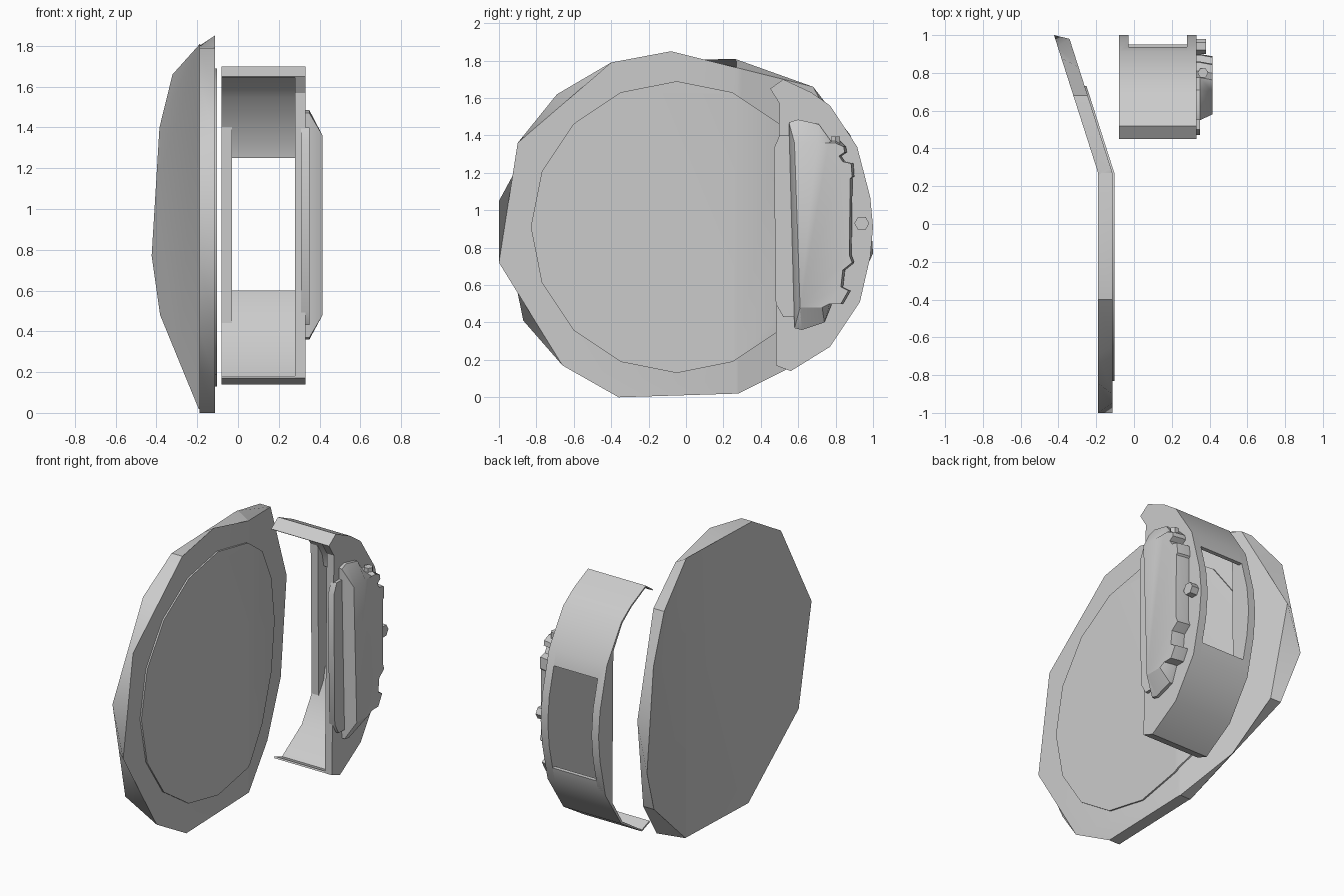
import bpy, bmesh, math

if "Cube" in bpy.data.objects:
    bpy.data.objects.remove(bpy.data.objects["Cube"])


def loft(name, loops, bend=False):
    """Solid through matching loops of (x, y, z), capped at both ends."""
    bm = bmesh.new()
    rings = [[bm.verts.new(p) for p in lp] for lp in loops]
    for a, b in zip(rings, rings[1:]):
        for i in range(len(a)):
            j = (i + 1) % len(a)
            bm.faces.new((a[i], a[j], b[j], b[i]))
    bm.faces.new(rings[0][::-1])
    bm.faces.new(rings[-1])
    if bend:  # crease the plate and lean one side back
        bmesh.ops.bisect_plane(bm, geom=bm.verts[:] + bm.edges[:] + bm.faces[:],
                               plane_co=(0, 0.27, 0), plane_no=(0, 1, 0))
        for v in bm.verts:
            v.co.x -= 0.32 * max(0, v.co.y - 0.27)
    bmesh.ops.recalc_face_normals(bm, faces=bm.faces[:])
    me = bpy.data.meshes.new(name)
    bm.to_mesh(me)
    bm.free()
    ob = bpy.data.objects.new(name, me)
    bpy.context.collection.objects.link(ob)
    return ob


def at(x, prof):
    return [(x, y, z) for y, z in prof]


def prism(name, prof, x0, x1, bend=False):
    return loft(name, [at(x0, prof), at(x1, prof)], bend)


def circle(y, z, r, n, start=0.0):
    return [(y + r * math.cos(start + 2 * math.pi * i / n),
             z + r * math.sin(start + 2 * math.pi * i / n)) for i in range(n)]


# Disc: corners belong to both faces (b), the front only (f) or the back only (k)
rim = [(-.36, 0, 'b'), (.28, .02, 'b'), (.62, .19, 'f'), (.87, .48, 'b'),
       (1, .77, 'k'), (.98, 1.08, 'f'), (.88, 1.4, 'k'), (.68, 1.66, 'b'),
       (.26, 1.81, 'k'), (-.08, 1.85, 'f'), (-.4, 1.79, 'b'), (-.69, 1.62, 'k'),
       (-.9, 1.36, 'f'), (-1, 1.05, 'k'), (-1, .72, 'f'), (-.87, .41, 'k'),
       (-.66, .17, 'f')]


def face_outline(skip):
    out = []
    for i, (y, z, kind) in enumerate(rim):
        if kind == skip:
            a, b = rim[i - 1], rim[(i + 1) % len(rim)]
            y, z = (a[0] + b[0]) / 2, (a[1] + b[1]) / 2
        out.append((y, z))
    return out


loft("brake_disc", [at(-.19, face_outline('f')), at(-.114, face_outline('k'))], True)
prism("disc_inner_face", circle(-.05, .91, .78, 16, math.pi / 2), -.13, -.104, True)

# Caliper bridge: thin curved band with a window
outer = [(.48, .17), (.56, .14), (.77, .27), (.93, .51), (.985, .75), (1, .91),
         (.985, 1.07), (.915, 1.34), (.77, 1.56), (.67, 1.63), (.52, 1.70), (.45, 1.65)]
inner = [(.485, .18), (.56, .15), (.76, .28), (.91, .52), (.95, .75), (.96, .91),
         (.95, 1.07), (.895, 1.33), (.76, 1.55), (.665, 1.62), (.52, 1.69), (.455, 1.645)]
bridge = prism("caliper_bridge", outer + inner[::-1], -.08, .28)
cutter = prism("window_cutter", [(.7, .6), (1.2, .6), (1.2, 1.25), (.7, 1.25)], -.03, .29)
cutter.hide_render = True
mod = bridge.modifiers.new("window", 'BOOLEAN')
mod.operation = 'DIFFERENCE'
mod.solver = 'EXACT'
mod.object = cutter
bpy.context.view_layer.objects.active = bridge
bpy.ops.object.modifier_apply(modifier=mod.name)
bpy.data.objects.remove(cutter)

# Flat-edged flange on the disc side, filling the curve of the band
prism("inner_flange", [(.86, .42)] + outer[3:8] + [(.85, 1.43)], -.08, -.03)

# Caliper side plate
prism("caliper_plate", outer + [(.50, 1.57)], .28, .33)

# Thin pad at the inner edge of the plate
prism("edge_pad", [(.52, .43), (.62, .43), (.62, 1.40), (.50, 1.40), (.47, 1.33), (.48, .50)],
      .31, .35)

# Raised cover with lugs along its outer edge; both ends slope down to the plate
left = [(.55, 1.47), (.58, .37)]
ends = [(.62, .36), (.74, .40), (.78, .50)]
lugs = [(.84, .50), (.88, .57), (.84, .59), (.85, .68), (.90, .72), (.885, .76),
        (.89, 1.17), (.90, 1.18), (.895, 1.25), (.85, 1.26), (.83, 1.29),
        (.86, 1.31), (.855, 1.34), (.81, 1.385)]
top = [(.775, 1.37), (.71, 1.46), (.60, 1.485)]
base = left + ends + lugs + top
crown = [(y + (.03 if y < .6 else -.012), min(max(z, .48), 1.36)) for y, z in base]
loft("piston_cover", [at(.32, base), at(.35, base), at(.415, crown)])

# Hex bolt on the plate and upright bleed screw
prism("hex_bolt", circle(.94, .93, .04, 6), .32, .38)
screw = [(.365 + a - .80, b + .80) for a, b in circle(.80, 0, .028, 6)]
loft("bleed_screw", [[(x, y, z) for x, y in screw] for z in (1.28, 1.395)])

# Shading
for ob in bpy.context.scene.objects:
    ob.select_set(True)
bpy.context.view_layer.objects.active = bridge
bpy.ops.object.shade_smooth_by_angle(angle=math.radians(30))
